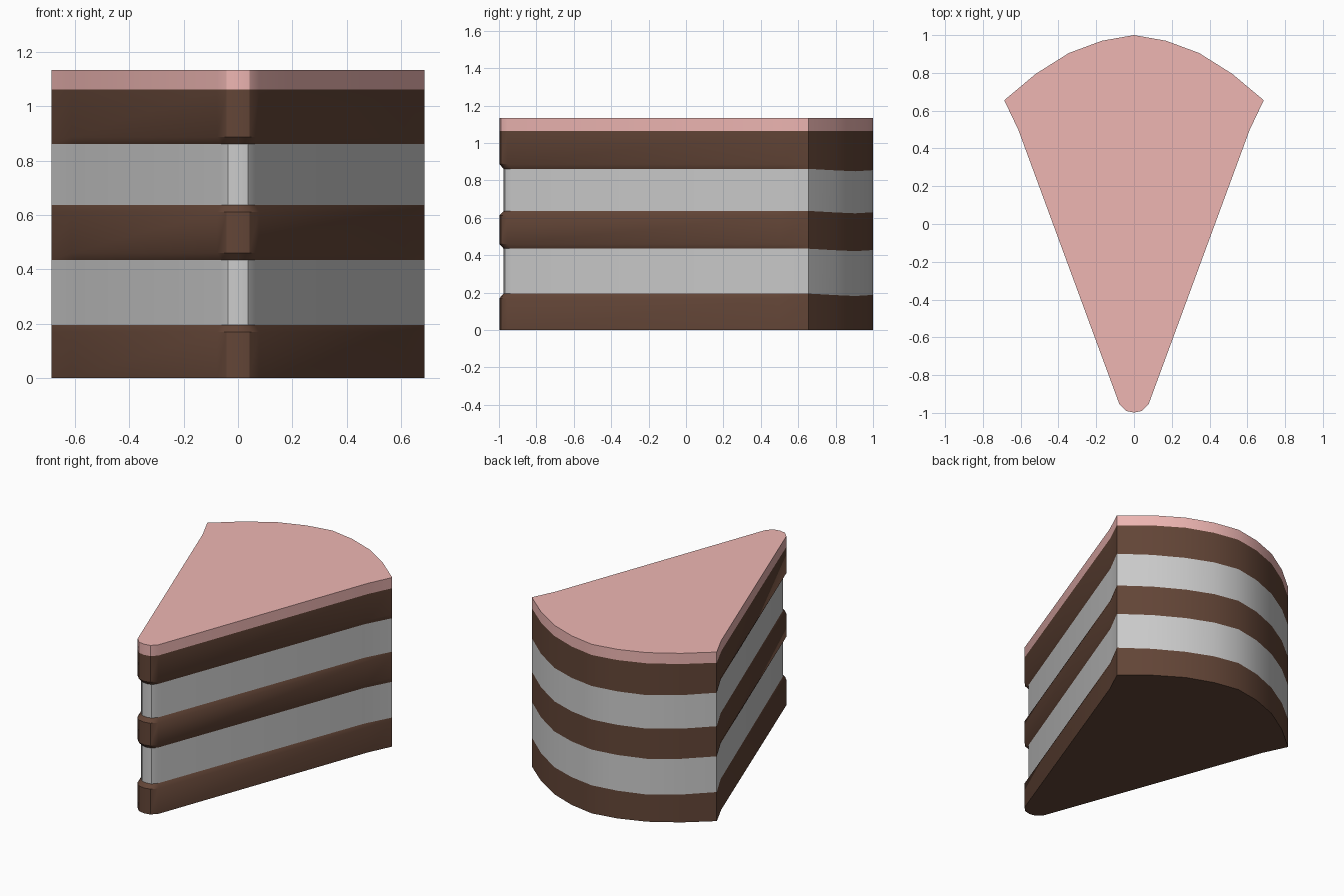
import bpy, bmesh

if "Cube" in bpy.data.objects:
    bpy.data.objects.remove(bpy.data.objects["Cube"])


def mirrored(half):
    # right half runs tip -> back; mirror across x = 0 into a closed loop
    return half + [(-x, y, d) for x, y, d in half[-2:0:-1]]


# Slice outline (x, y, sag of the layer lines on the curved back)
OUTER = mirrored([(0, -0.998, 0), (0.042, -0.99, 0), (0.077, -0.955, 0),
                  (0.613, 0.5, 0), (0.687, 0.655, 0), (0.52, 0.795, 0.008),
                  (0.345, 0.905, 0.013), (0.17, 0.97, 0.009), (0, 1.0, 0.007)])
# Cream is set in along the cut sides and flush at the back
INNER = mirrored([(0, -0.975, 0), (0.036, -0.968, 0), (0.064, -0.935, 0),
                  (0.599, 0.488, 0), (0.687, 0.655, 0), (0.52, 0.795, 0.008),
                  (0.345, 0.905, 0.013), (0.17, 0.97, 0.009), (0, 1.0, 0.007)])


def material(name, rgb):
    m = bpy.data.materials.new(name)
    m.diffuse_color = (*rgb, 1)
    m.use_nodes = True
    m.node_tree.nodes["Principled BSDF"].inputs["Base Color"].default_value = m.diffuse_color
    return m


def layer(name, rings, mat=None, cap_bottom=False, cap_top=False):
    # rings: (outline, z, sag factor) from bottom to top
    bm = bmesh.new()
    loops = [[bm.verts.new((x, y, z - d * k)) for x, y, d in outline]
             for outline, z, k in rings]
    n = len(loops[0])
    for a, b in zip(loops, loops[1:]):
        for i in range(n):
            j = (i + 1) % n
            bm.faces.new((a[i], a[j], b[j], b[i]))
    if cap_bottom:
        bm.faces.new(loops[0][::-1])
    if cap_top:
        bm.faces.new(loops[-1])
    # merge the flush back where a chamfer has no width
    me = bpy.data.meshes.new(name)
    bm.to_mesh(me)
    bm.free()
    ob = bpy.data.objects.new(name, me)
    bpy.context.collection.objects.link(ob)
    if mat:
        me.materials.append(mat)
    bpy.context.view_layer.objects.active = ob
    ob.select_set(True)
    bpy.ops.object.shade_smooth_by_angle(angle=0.55)
    ob.select_set(False)


sponge = material("chocolate_sponge", (0.125, 0.06, 0.038))
pink = material("pink_icing", (0.86, 0.47, 0.45))
C = 0.025  # soft sponge edge

# Sponge layers, chamfered where they meet the cream
layer("bottom_sponge", [(OUTER, 0, 0), (OUTER, 0.195 - C, 1), (INNER, 0.195, 1)],
      sponge, cap_bottom=True)
layer("middle_sponge", [(INNER, 0.435, 1), (OUTER, 0.435 + C, 1),
                        (OUTER, 0.637 - C, 1), (INNER, 0.637, 1)], sponge)
layer("top_sponge", [(INNER, 0.862, 1), (OUTER, 0.862 + C, 1), (OUTER, 1.063, 0)],
      sponge)

# Cream fillings
layer("lower_cream", [(INNER, 0.195, 1), (INNER, 0.435, 1)])
layer("upper_cream", [(INNER, 0.637, 1), (INNER, 0.862, 1)])

# Icing on top
layer("icing", [(OUTER, 1.063, 0), (OUTER, 1.135, 0)], pink, cap_top=True)
